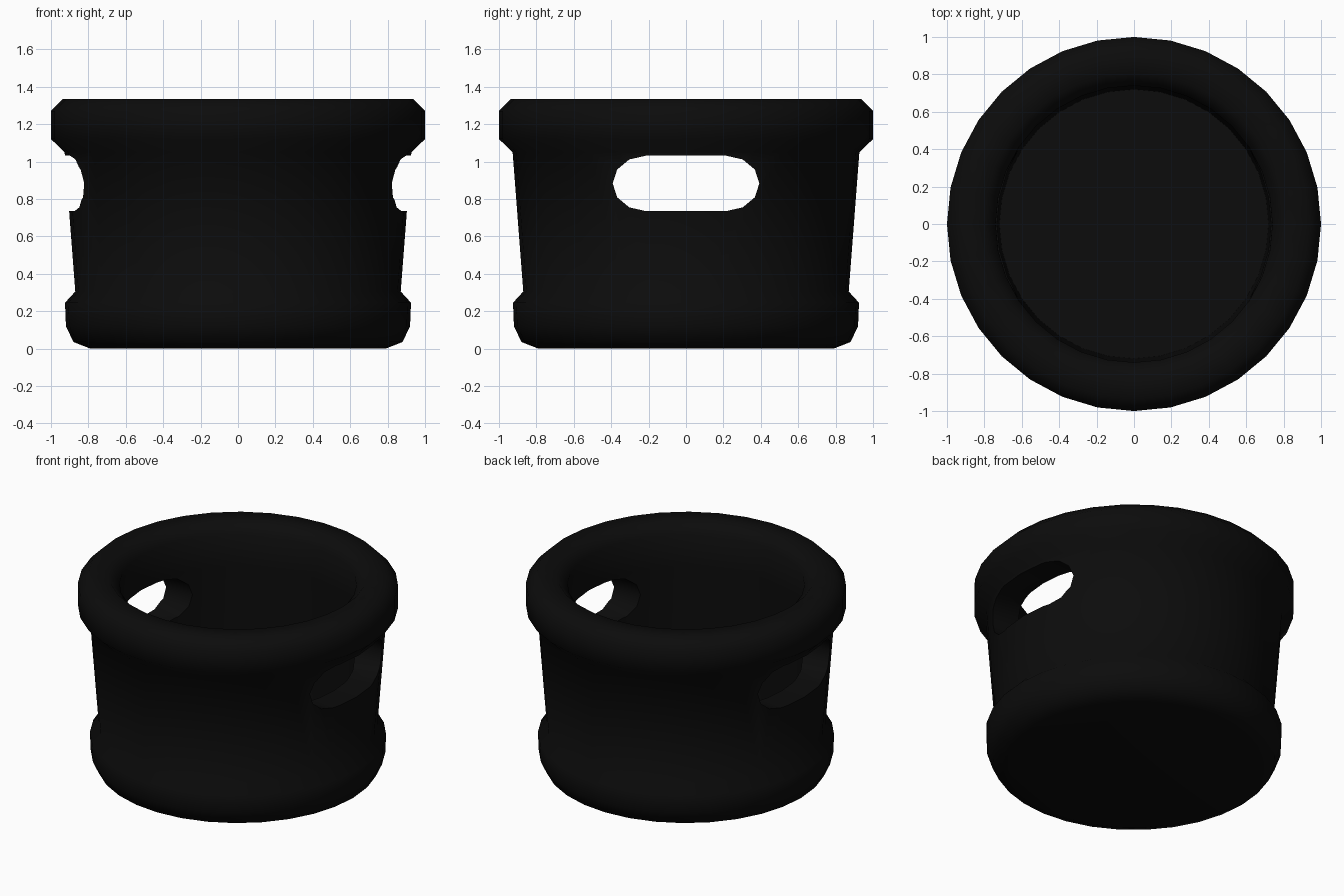
import bpy, bmesh, math

if "Cube" in bpy.data.objects:
    bpy.data.objects.remove(bpy.data.objects["Cube"])

black = bpy.data.materials.new("matte black")
black.diffuse_color = (0.0035, 0.0035, 0.0035, 1)
black.use_nodes = True
black.node_tree.nodes["Principled BSDF"].inputs["Base Color"].default_value = black.diffuse_color
SIDES = 32


def make_object(name, bm):
    bmesh.ops.recalc_face_normals(bm, faces=bm.faces)
    mesh = bpy.data.meshes.new(name)
    bm.to_mesh(mesh)
    bm.free()
    mesh.materials.append(black)
    obj = bpy.data.objects.new(name, mesh)
    bpy.context.collection.objects.link(obj)
    return obj


def lathe(name, profile):
    """Spin an (r, z) profile round z and cap both ends."""
    bm = bmesh.new()
    rings = []
    for r, z in profile:
        rings.append([bm.verts.new((r * math.cos(2 * math.pi * i / SIDES),
                                    r * math.sin(2 * math.pi * i / SIDES), z))
                      for i in range(SIDES)])
    for a, b in zip(rings, rings[1:]):
        for i in range(SIDES):
            j = (i + 1) % SIDES
            bm.faces.new((a[i], a[j], b[j], b[i]))
    bm.faces.new(rings[0])
    bm.faces.new(rings[-1])
    return make_object(name, bm)


# Tub: foot band, tapered wall, rolled rim, inner wall and floor
tub = lathe("tub", [
    (0.79, 0), (0.88, 0.035), (0.92, 0.12), (0.925, 0.245), (0.87, 0.305),
    (0.927, 1.05), (1.0, 1.12), (1.0, 1.27), (0.935, 1.335),
    (0.805, 1.335), (0.74, 1.27), (0.74, 1.05), (0.72, 0.15)])

# Handle slot cutter: rounded slot running through along x
bm = bmesh.new()
outline = []
for side in (1, -1):
    for k in range(7):
        a = math.radians(-90 + 30 * k)
        outline.append((side * (0.215 + 0.177 * math.cos(a)),
                        0.883 + side * 0.148 * math.sin(a)))
ends = [[bm.verts.new((x, y, z)) for y, z in outline] for x in (-1.3, 1.3)]
n = len(outline)
for i in range(n):
    j = (i + 1) % n
    bm.faces.new((ends[0][i], ends[0][j], ends[1][j], ends[1][i]))
bm.faces.new(ends[0])
bm.faces.new(ends[1])
cutter = make_object("handle_slot_cutter", bm)
cutter.hide_render = True

# Cut both handle slots
mod = tub.modifiers.new("handle slots", "BOOLEAN")
mod.operation = "DIFFERENCE"
mod.solver = "EXACT"
mod.object = cutter
bpy.context.view_layer.objects.active = tub
bpy.ops.object.select_all(action="DESELECT")
tub.select_set(True)
bpy.ops.object.modifier_apply(modifier=mod.name)
bpy.data.objects.remove(cutter)
bpy.ops.object.shade_smooth_by_angle(angle=math.radians(55))
